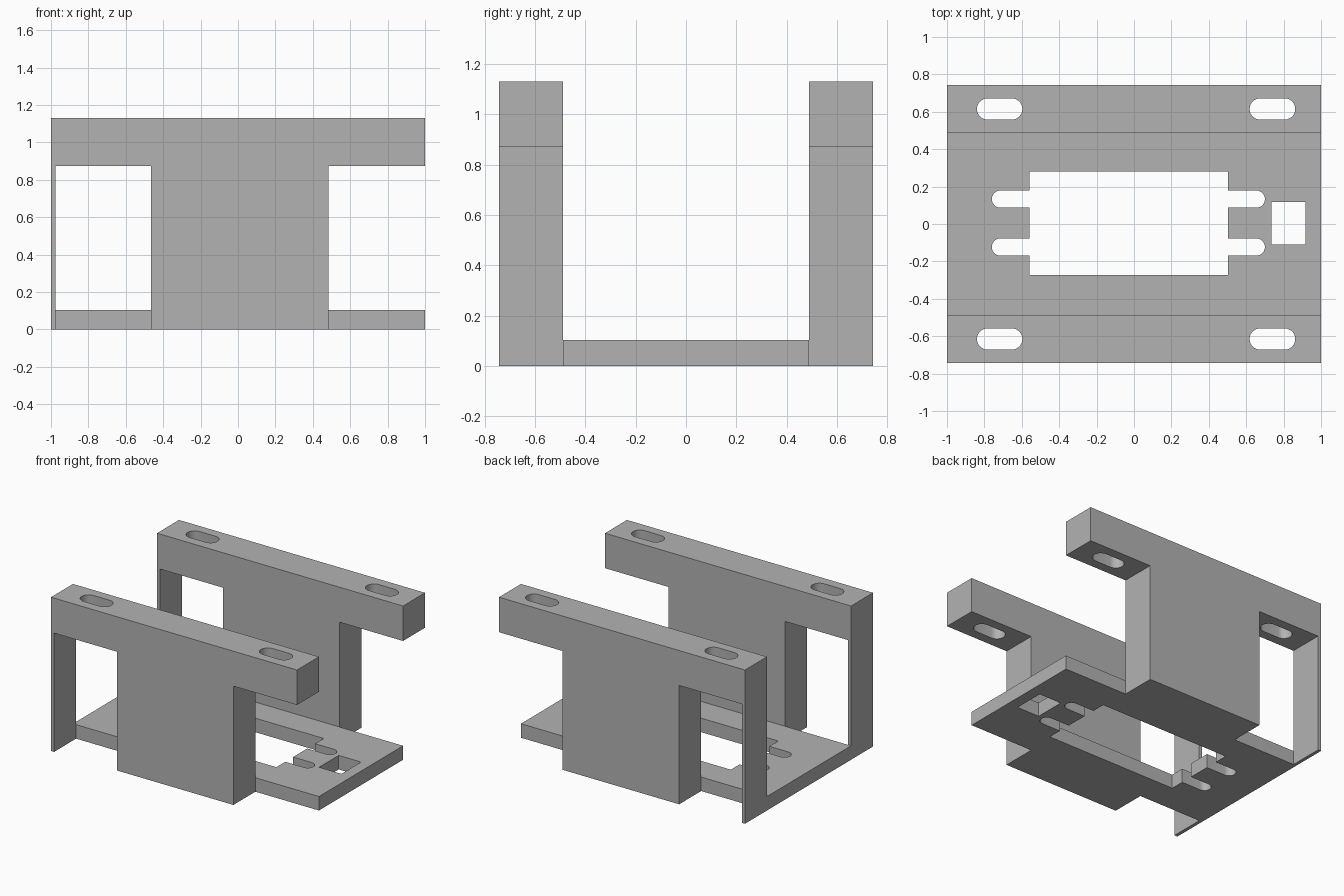
import bpy, bmesh, math
from mathutils import Vector

cube = bpy.data.objects.get("Cube")
if cube:
    bpy.data.objects.remove(cube, do_unlink=True)

grey = bpy.data.materials.new("plain_grey")
grey.use_nodes = True
colour = (0.45, 0.45, 0.45, 1)
grey.diffuse_color = colour
grey.node_tree.nodes["Principled BSDF"].inputs["Base Color"].default_value = colour


def prism(name, points, depth):
    """Extrude a closed outline of 3D points along the vector depth."""
    bm = bmesh.new()
    face = bm.faces.new([bm.verts.new(p) for p in points])
    ext = bmesh.ops.extrude_face_region(bm, geom=[face])
    verts = [v for v in ext["geom"] if isinstance(v, bmesh.types.BMVert)]
    bmesh.ops.translate(bm, verts=verts, vec=Vector(depth))
    bmesh.ops.recalc_face_normals(bm, faces=bm.faces)
    mesh = bpy.data.meshes.new(name)
    bm.to_mesh(mesh)
    bm.free()
    mesh.materials.append(grey)
    obj = bpy.data.objects.new(name, mesh)
    bpy.context.collection.objects.link(obj)
    return obj


def box(name, x0, x1, y0, y1, z0, z1):
    return prism(name, [(x0, y0, z0), (x1, y0, z0), (x1, y1, z0), (x0, y1, z0)],
                 (0, 0, z1 - z0))


def slot(name, x0, x1, y, r, z0, z1, steps=14):
    """Upright cutter with rounded ends along x."""
    pts = []
    for cx, start in ((x1 - r, -math.pi / 2), (x0 + r, math.pi / 2)):
        for i in range(steps + 1):
            a = start + math.pi * i / steps
            pts.append((cx + r * math.cos(a), y + r * math.sin(a), z0))
    return prism(name, pts, (0, 0, z1 - z0))


# Main U-shaped body: base plate between two thick side walls
OUT, INN, TOP, FLOOR, BAR = 0.743, 0.488, 1.13, 0.103, 0.873
outline = [(-OUT, 0), (OUT, 0), (OUT, TOP), (INN, TOP),
           (INN, FLOOR), (-INN, FLOOR), (-INN, TOP), (-OUT, TOP)]
body = prism("mounting_bracket", [(-1, y, z) for y, z in outline], (2, 0, 0))

cutters = []
for side in (-1, 1):
    y0, y1 = sorted((side * INN, side * 0.9))
    # Window beside the column, and the open notch at the other end
    cutters.append(box("wall_window", -0.975, -0.465, y0, y1, -0.1, BAR))
    cutters.append(box("wall_notch", 0.483, 1.1, y0, y1, -0.1, BAR))
    # Mounting slots through the top bars
    for x0, x1 in ((-0.84, -0.597), (0.618, 0.862)):
        cutters.append(slot("bar_slot", x0, x1, side * 0.615, 0.057, 0.8, 1.2))
    # Long slots in the base plate
    cutters.append(slot("plate_slot", -0.76, 0.70, side * 0.128 + 0.005, 0.046, -0.1, 0.2))
# Large opening and square cable hole in the base plate
cutters.append(box("plate_opening", -0.56, 0.502, -0.272, 0.28, -0.1, 0.2))
cutters.append(box("cable_hole", 0.736, 0.918, -0.11, 0.118, -0.1, 0.2))

for c in cutters:
    c.hide_render = True
    mod = body.modifiers.new(c.name, 'BOOLEAN')
    mod.operation, mod.solver, mod.object = 'DIFFERENCE', 'EXACT', c

# Bake the cuts and drop the cutters
bpy.context.view_layer.update()
graph = bpy.context.evaluated_depsgraph_get()
baked = bpy.data.meshes.new_from_object(body.evaluated_get(graph))
body.modifiers.clear()
body.data = baked
for c in cutters:
    bpy.data.objects.remove(c, do_unlink=True)

# Smooth the rounded slot ends only
bpy.ops.object.select_all(action='DESELECT')
body.select_set(True)
bpy.context.view_layer.objects.active = body
bpy.ops.object.shade_smooth_by_angle(angle=math.radians(30))
